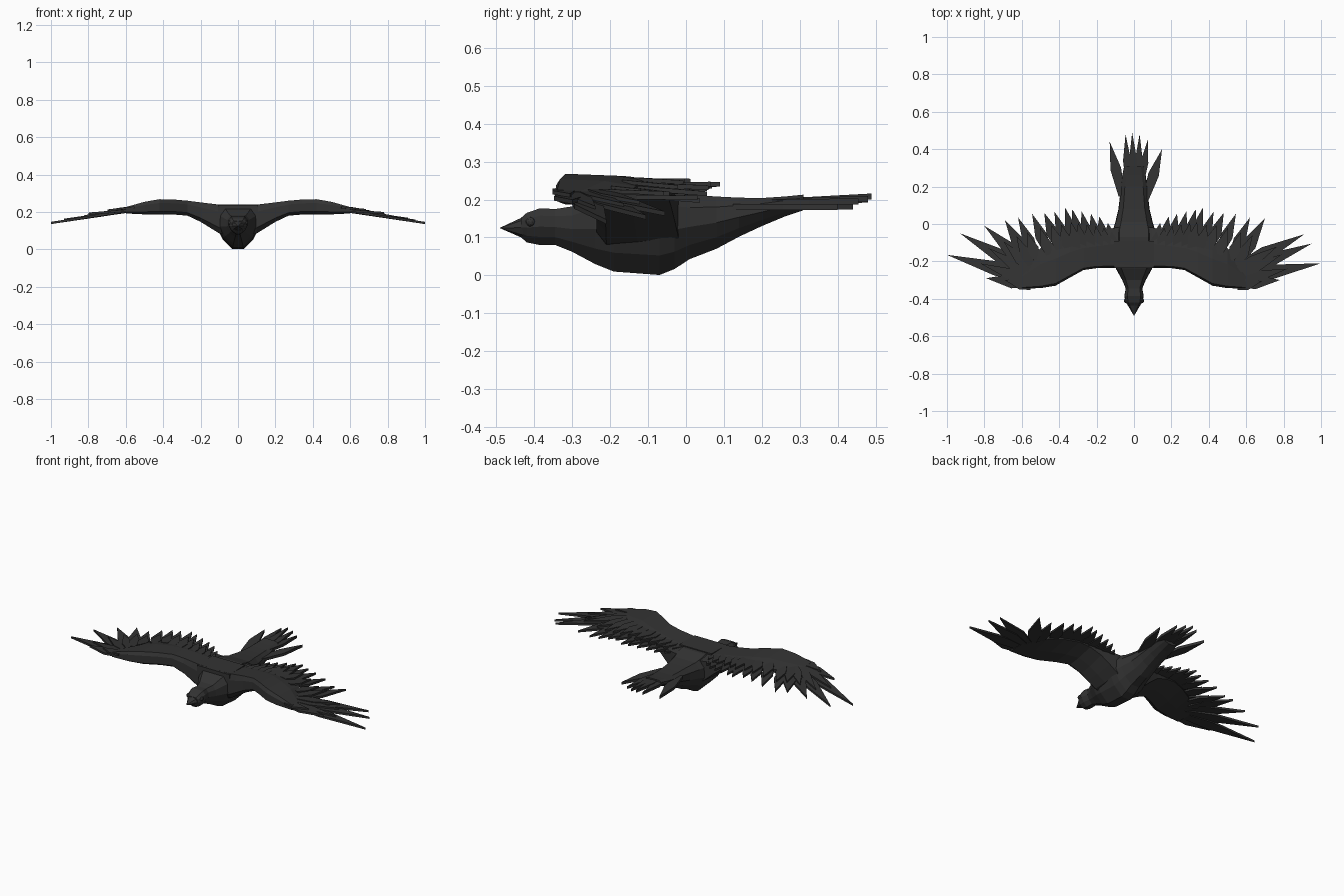
import bpy, bmesh, math
from mathutils import Vector

if "Cube" in bpy.data.objects:
    bpy.data.objects.remove(bpy.data.objects["Cube"])


def material(name, v):
    m = bpy.data.materials.new(name)
    m.diffuse_color = (v, v, v, 1)
    m.use_nodes = True
    m.node_tree.nodes["Principled BSDF"].inputs["Base Color"].default_value = m.diffuse_color
    return m


BLACK = material("charcoal plumage", 0.033)


def finish(name, bm):
    bmesh.ops.recalc_face_normals(bm, faces=bm.faces)
    me = bpy.data.meshes.new(name)
    bm.to_mesh(me)
    bm.free()
    me.materials.append(BLACK)
    ob = bpy.data.objects.new(name, me)
    bpy.context.collection.objects.link(ob)
    return ob


def loft(name, rings):
    """Skin a row of equal-sized closed rings and cap both ends."""
    bm = bmesh.new()
    vs = [[bm.verts.new(p) for p in r] for r in rings]
    n = len(vs[0])
    for a, b in zip(vs, vs[1:]):
        for i in range(n):
            j = (i + 1) % n
            bm.faces.new((a[i], a[j], b[j], b[i]))
    bm.faces.new(vs[0])
    bm.faces.new(vs[-1])
    return finish(name, bm)


def interp(x, table):
    for (x0, a), (x1, b) in zip(table, table[1:]):
        if x <= x1:
            return a + (b - a) * max(0, (x - x0) / (x1 - x0))
    return table[-1][1]


def add_feather(bm, root, tip, width, thick, widest=.4):
    """Straight-tapered blade, outlined in plan and extruded downwards."""
    root, tip = Vector(root), Vector(tip)
    d = tip - root
    side = Vector((-d.y, d.x, 0)).normalized() * width / 2
    shape = ((0, .6), (widest, 1))
    line = [root + d * t + side * w for t, w in shape] + [tip]
    line += [root + d * t - side * w for t, w in reversed(shape)]
    top = [bm.verts.new(p) for p in line]
    low = [bm.verts.new(p - Vector((0, 0, thick))) for p in line]
    bm.faces.new(top)
    bm.faces.new(low[::-1])
    for i in range(len(top)):
        j = (i + 1) % len(top)
        bm.faces.new((top[j], top[i], low[i], low[j]))


# Body: y, bottom, top, half width
BODY = [(-.435, .100, .152, .034), (-.42, .087, .165, .045),
        (-.385, .080, .177, .053), (-.345, .080, .175, .045),
        (-.30, .062, .182, .064), (-.24, .030, .215, .098),
        (-.19, .010, .236, .112), (-.07, .001, .235, .116),
        (-.03, .017, .224, .114), (.01, .043, .213, .102),
        (.08, .070, .208, .085), (.14, .102, .205, .078),
        (.20, .130, .204, .072), (.26, .155, .208, .064),
        (.31, .172, .213, .054)]
rings = []
for y, lo, hi, w in BODY:
    h = hi - lo
    half = [(.25, 0), (.7, .22), (.98, .5), (.95, .8), (.68, 1)]
    pts = [(x * w, y, lo + z * h) for x, z in half]
    rings.append(pts + [(-x, yy, z) for x, yy, z in reversed(pts)])
loft("body", rings)

# Flat panel between the wings
loft("back_panel", [[(-.108, y, .20), (.108, y, .20), (.108, y, z), (-.108, y, z)]
                    for y, z in ((-.236, .238), (-.09, .240))])

# Beak
bm = bmesh.new()
base = [bm.verts.new((.036 * math.cos(a), -.43, .126 + .028 * math.sin(a)))
        for a in [i * math.tau / 8 for i in range(8)]]
tip = bm.verts.new((0, -.492, .125))
bm.faces.new(base)
for i in range(8):
    bm.faces.new((base[i], base[(i + 1) % 8], tip))
finish("beak", bm)

# Wing arm: x, leading y, trailing y, top z, bottom z, trailing bottom z
ARM = [(0, -.235, -.02, .238, .06, .07), (.10, -.236, -.02, .239, .085, .10),
       (.15, -.236, -.03, .245, .116, .145), (.20, -.236, -.04, .251, .147, .185),
       (.27, -.246, -.05, .260, .180, .215), (.34, -.285, -.06, .266, .186, .225),
       (.42, -.330, -.09, .268, .187, .225), (.50, -.343, -.13, .254, .187, .215),
       (.60, -.345, -.24, .226, .192, .195)]
TOP = [(a[0], a[3]) for a in ARM] + [(.78, .203), (1, .150)]

# Feather tips in plan, from the leading edge inwards to the body
INNER = [(.62, .035), (.545, .055), (.48, .06), (.425, .065), (.37, .09),
         (.33, .08), (.28, .068), (.23, .055), (.185, .04), (.14, .005)]
OUTER = {"left": [(.79, -.29), (1, -.165), (.93, -.05), (.80, -.01), (.69, .02)],
         "right": [(.78, -.30), (1, -.21), (.95, -.105), (.91, -.055), (.70, .03)]}

for label, s in (("left", -1), ("right", 1)):
    rings = []
    for x, yl, yt, zt, zb, zr in ARM:
        c, h = yt - yl, zt - zb
        rings.append([(s * x, yl, zb + .2 * h), (s * x, yl, zb + .75 * h),
                      (s * x, yl + .05 * c, zt), (s * x, yl + .6 * c, zt - .005),
                      (s * x, yt, zt - .02), (s * x, yt, zr),
                      (s * x, yl + .5 * c, zb + .3 * (zr - zb)),
                      (s * x, yl + .12 * c, zb)])
    loft(label + "_wing_arm", rings)

    long_bm, short_bm = bmesh.new(), bmesh.new()
    for i, (tx, ty) in enumerate(OUTER[label] + INNER):
        rx = min(.56, .85 * tx)
        ry = -.315 + .20 * min(1, i / 7)
        drop = .022 + .001 * (i % 3)
        wide = .078 if i < 5 else .066
        root = Vector((s * rx, ry, interp(rx, TOP) - drop))
        end = Vector((s * tx, ty, interp(tx, TOP) - (.02 if tx < .65 else .003)))
        add_feather(long_bm, root, end, wide, .012)
        # Coverts lie above, shorter and shifted towards the body
        cut = root.lerp(end, .62)
        add_feather(short_bm, root + Vector((s * -.01, -.02, .014)),
                    cut + Vector((s * -.012, 0, .010)), .06, .010)
    finish(label + "_flight_feathers", long_bm)
    finish(label + "_covert_feathers", short_bm)

    # Eye
    bm = bmesh.new()
    bmesh.ops.create_icosphere(bm, subdivisions=2, radius=.013)
    bmesh.ops.translate(bm, verts=bm.verts, vec=(s * .042, -.41, .141))
    finish(label + "_eye", bm)

# Tail fan: root x, root y, tip x, tip y, top z at the tip, width
TAIL = [(-.065, .15, -.13, .44, .190, .058), (-.03, .2, -.045, .48, .208, .042),
        (0, .2, -.01, .49, .216, .042), (.022, .2, .03, .48, .210, .042),
        (.036, .2, .075, .455, .203, .042), (.06, .13, .15, .40, .188, .058)]
bm = bmesh.new()
for rx, ry, tx, ty, z, w in TAIL:
    add_feather(bm, (rx, ry, min(z, .2)), (tx, ty, z), w, .016, .5)
finish("tail_feathers", bm)
